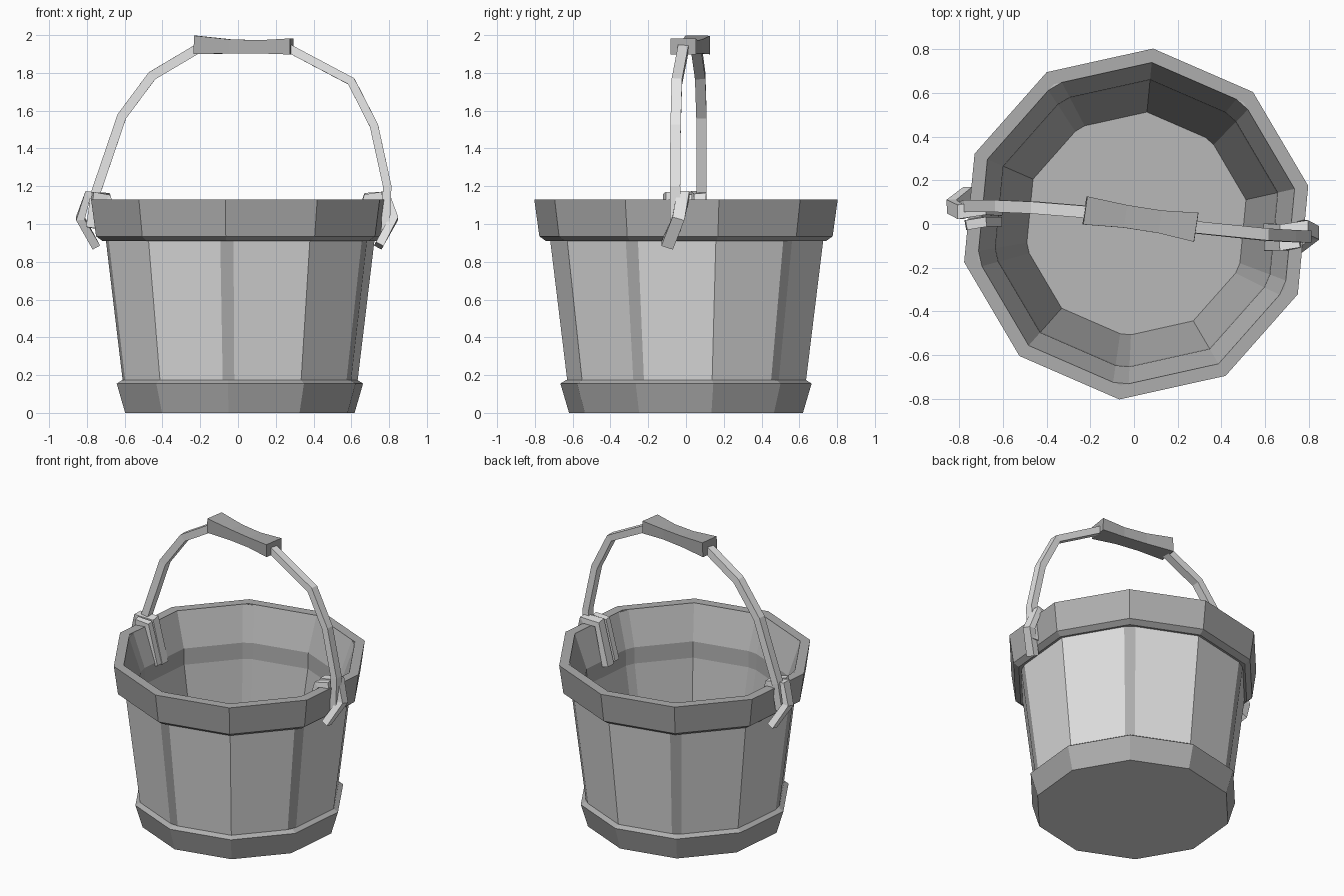
import bpy, bmesh, math
from mathutils import Vector

if "Cube" in bpy.data.objects:
    bpy.data.objects.remove(bpy.data.objects["Cube"])


def mat(name, v):
    m = bpy.data.materials.new(name)
    m.diffuse_color = (v, v, v, 1)
    m.use_nodes = True
    m.node_tree.nodes["Principled BSDF"].inputs["Base Color"].default_value = m.diffuse_color
    return m


wood = mat("pale grey wood", 0.72)
inside = mat("grey inside wood", 0.48)
band = mat("mid grey band", 0.42)
metal = mat("light grey handle", 0.85)
START = 12.5  # angle of the first corner of the ten-sided bucket
CX = 0.01     # bucket centre in x


def finish(name, bm, mats):
    bmesh.ops.recalc_face_normals(bm, faces=bm.faces)
    me = bpy.data.meshes.new(name)
    bm.to_mesh(me)
    bm.free()
    for m in mats:
        me.materials.append(m)
    ob = bpy.data.objects.new(name, me)
    bpy.context.collection.objects.link(ob)
    return ob


def lathe(name, spokes, profile, closed, mats, rule=None, caps=(0, 0)):
    """Turn a profile of (radius, z) round spokes of (angle, radius factor)."""
    bm = bmesh.new()
    rings = [[bm.verts.new((CX + r * f * math.cos(math.radians(a)),
                            r * f * math.sin(math.radians(a)), z))
              for a, f in spokes] for r, z in profile]
    n, p = len(spokes), len(profile)
    for i in range(p if closed else p - 1):
        a, b = rings[i], rings[(i + 1) % p]
        for k in range(n):
            j = (k + 1) % n
            f = bm.faces.new((a[k], a[j], b[j], b[k]))
            if rule:
                f.material_index = rule(i, k)
    if not closed:
        bm.faces.new(rings[0]).material_index = caps[0]
        bm.faces.new(rings[-1]).material_index = caps[1]
    return finish(name, bm, mats)


def sweep(name, path, sizes, m):
    """Rectangular bar along a path; sizes are (width in y, thickness)."""
    bm = bmesh.new()
    pts = [Vector(q) for q in path]
    rings = []
    for i, q in enumerate(pts):
        t0 = (q - pts[i - 1]).normalized() if i else Vector()
        t1 = (pts[i + 1] - q).normalized() if i < len(pts) - 1 else Vector()
        t = (t0 + t1).normalized()
        s = Vector((0, 1, 0))
        s = (s - t * s.dot(t)).normalized()
        u = t.cross(s)
        w, h = sizes[i] if isinstance(sizes, list) else sizes
        rings.append([bm.verts.new(q + s * a * w / 2 + u * b * h / 2)
                      for a, b in ((-1, -1), (1, -1), (1, 1), (-1, 1))])
    for a, b in zip(rings, rings[1:]):
        for k in range(4):
            j = (k + 1) % 4
            bm.faces.new((a[k], a[j], b[j], b[k]))
    bm.faces.new(rings[0])
    bm.faces.new(rings[-1])
    return finish(name, bm, [m])


plain = [(START + 36 * k, 1) for k in range(10)]

# Staves: every second corner is cut off by a narrow dark gap
staves, gap_spokes = [], set()
for k in range(10):
    a = START + 36 * k
    if k % 2:
        gap_spokes.add(len(staves))
        staves += [(a - 2.8, 0.986), (a + 2.8, 0.986)]
    else:
        staves.append((a, 1))


def wall_colour(i, k):
    if i == 5 or (i == 1 and k in gap_spokes):
        return 2
    return 1 if i >= 3 else 0


# Bucket wall with inside and floor; dark line inside below the rim
lathe("bucket_wall", staves,
      [(0.61, 0.06), (0.637, 0.16), (0.732, 0.93), (0.77, 1.12), (0.743, 1.127),
       (0.664, 0.90), (0.660, 0.79), (0.515, 0.09)], False,
      [wood, inside, band], wall_colour, (0, 1))

# Bands at top and bottom
lathe("top_band", plain,
      [(0.71, 0.91), (0.745, 0.91), (0.78, 0.935), (0.807, 1.13), (0.743, 1.13),
       (0.745, 1.10)], True, [band])
lathe("bottom_band", plain,
      [(0.622, 0), (0.668, 0.155), (0.64, 0.173), (0.60, 0.173), (0.59, 0.05)],
      False, [band, wood], None, (1, 1))

# Handle arms
sweep("left_handle_arm",
      [(-0.78, 0.075, 0.98), (-0.755, 0.082, 1.16), (-0.615, 0.082, 1.57),
       (-0.455, 0.075, 1.785), (-0.21, 0.055, 1.93)], (0.055, 0.05), metal)
sweep("right_handle_arm",
      [(0.78, -0.055, 0.96), (0.79, -0.058, 1.20), (0.72, -0.055, 1.52),
       (0.60, -0.048, 1.755), (0.25, -0.012, 1.94)], (0.055, 0.045), metal)

# Waisted wooden grip
sweep("handle_grip",
      [(-0.225, 0.062, 1.948), (-0.04, 0.035, 1.94), (0.12, 0.01, 1.938), (0.285, -0.015, 1.94)],
      [(0.13, 0.098), (0.105, 0.075), (0.105, 0.07), (0.135, 0.085)], band)

# Hooks over the rim, one on each side turned half round, with a plate beside
hook = [(0.615, -0.03, 0.87), (0.685, -0.035, 1.145), (0.785, -0.015, 1.155),
        (0.825, -0.04, 1.03), (0.745, -0.10, 0.885)]
plate = [(0.615, -0.10, 0.88), (0.68, -0.10, 1.14), (0.76, -0.085, 1.15)]
for side, turn in (("right", 1), ("left", -1)):
    for part, path, size in (("hook", hook, (0.065, 0.045)), ("plate", plate, (0.045, 0.04))):
        pts = list(path)
        if turn < 0:
            dy = 0.04 if part == "hook" else -0.09
            pts = [(-0.01 - x, dy - y, z) for x, y, z in path]
        sweep(f"{side}_handle_{part}", pts, size, metal)
